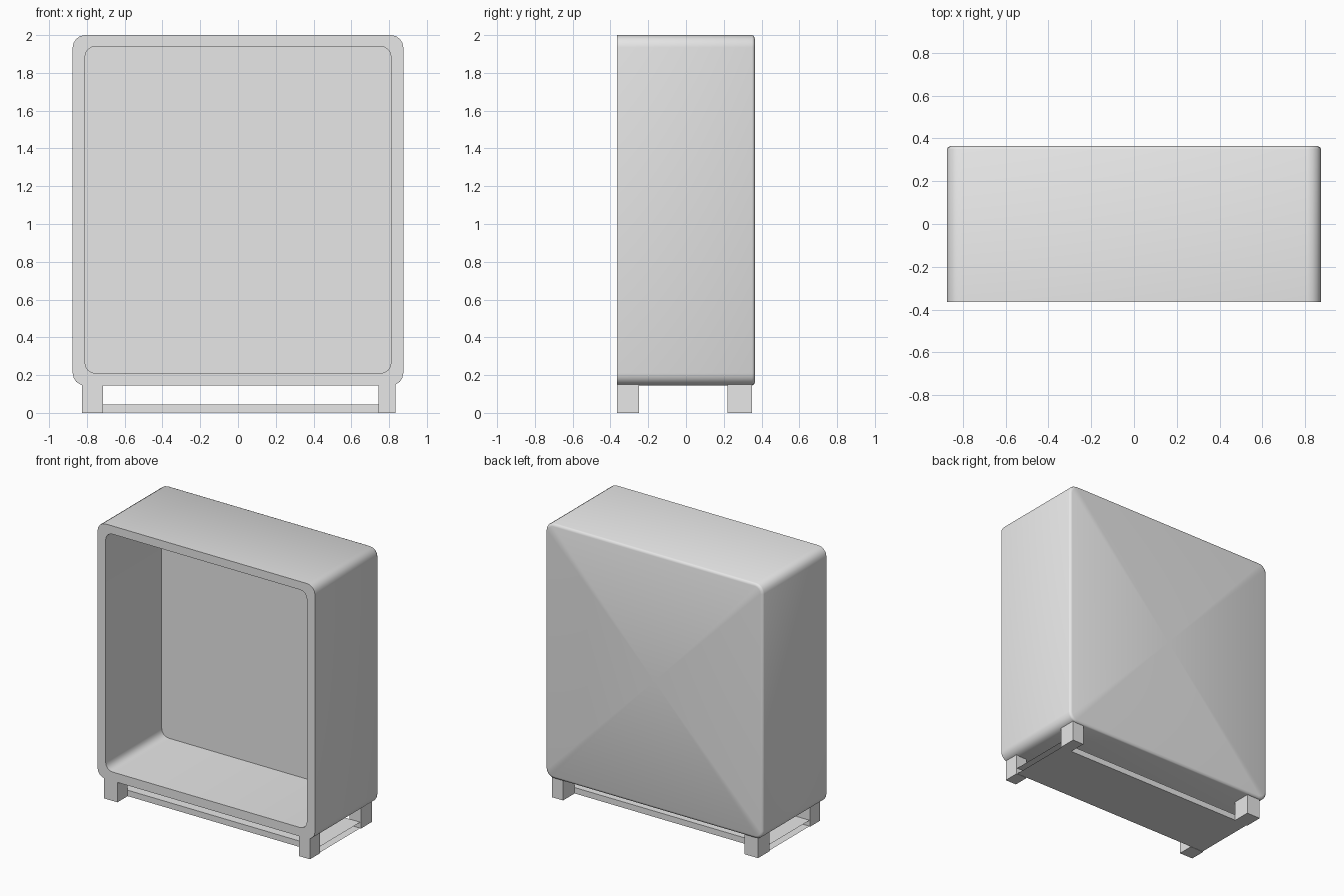
import bpy
import bmesh
import math

old = bpy.data.objects.get("Cube")
if old:
    bpy.data.objects.remove(old, do_unlink=True)

grey = bpy.data.materials.new("plain_grey")
grey.use_nodes = True
grey.diffuse_color = (0.8, 0.8, 0.8, 1)
grey.node_tree.nodes["Principled BSDF"].inputs["Base Color"].default_value = (0.8, 0.8, 0.8, 1)

CORNER_STEPS = 4


def finish(name, bm, recalc=True):
    """Turn a bmesh into a named grey object."""
    if recalc:
        bmesh.ops.recalc_face_normals(bm, faces=bm.faces)
    mesh = bpy.data.meshes.new(name)
    bm.to_mesh(mesh)
    bm.free()
    mesh.materials.append(grey)
    obj = bpy.data.objects.new(name, mesh)
    bpy.context.collection.objects.link(obj)
    return obj


def rounded_loop(bm, half, low, high, radius, y):
    """Rounded rectangle of vertices facing the front at depth y."""
    centres = [(half - radius, high - radius), (radius - half, high - radius),
               (radius - half, low + radius), (half - radius, low + radius)]
    loop = []
    for quarter, (cx, cz) in enumerate(centres):
        for step in range(CORNER_STEPS + 1):
            a = (quarter + step / CORNER_STEPS) * math.pi / 2
            loop.append(bm.verts.new((cx + radius * math.cos(a), y, cz + radius * math.sin(a))))
    return loop


def box(name, x0, x1, y0, y1, z0, z1, open_ends=False):
    """Plain box, with the two x ends left open if asked."""
    bm = bmesh.new()
    bmesh.ops.create_cube(bm, size=1)
    for v in bm.verts:
        v.co = (x0 if v.co.x < 0 else x1, y0 if v.co.y < 0 else y1, z0 if v.co.z < 0 else z1)
    if open_ends:
        ends = [f for f in bm.faces if abs(f.normal.x) > 0.9]
        bmesh.ops.delete(bm, geom=ends, context="FACES_ONLY")
    return finish(name, bm, recalc=not open_ends)


# Open-fronted shell: inner back, inner rim, outer rim, softened outer back
bm = bmesh.new()
rings = [
    (0.81, 0.21, 1.94, 0.055, 0.28),
    (0.81, 0.21, 1.94, 0.055, -0.365),
    (0.875, 0.145, 2.0, 0.065, -0.365),
    (0.875, 0.145, 2.0, 0.065, 0.35),
    (0.87, 0.15, 1.995, 0.06, 0.36),
    (0.855, 0.165, 1.98, 0.045, 0.365),
]
loops = [rounded_loop(bm, *ring) for ring in rings]
for a, b in zip(loops, loops[1:]):
    for i in range(len(a)):
        j = (i + 1) % len(a)
        bm.faces.new((a[i], a[j], b[j], b[i]))
bm.faces.new(loops[0])
back = bm.faces.new(loops[-1])
bmesh.ops.poke(bm, faces=[back])
shell = finish("cabinet_shell", bm)
bpy.ops.object.select_all(action="DESELECT")
shell.select_set(True)
bpy.context.view_layer.objects.active = shell
bpy.ops.object.shade_smooth_by_angle(angle=math.radians(50))

# Four square feet
for side, x0, x1 in (("right", -0.825, -0.715), ("left", 0.745, 0.835)):
    for end, y0, y1 in (("front", -0.365, -0.25), ("back", 0.22, 0.35)):
        box(f"{end}_{side}_foot", x0, x1, y0, y1, 0, 0.15)

# Thin hollow base panel between the front and back feet
box("base_panel", -0.82, 0.83, -0.25, 0.22, 0.002, 0.045, open_ends=True)
